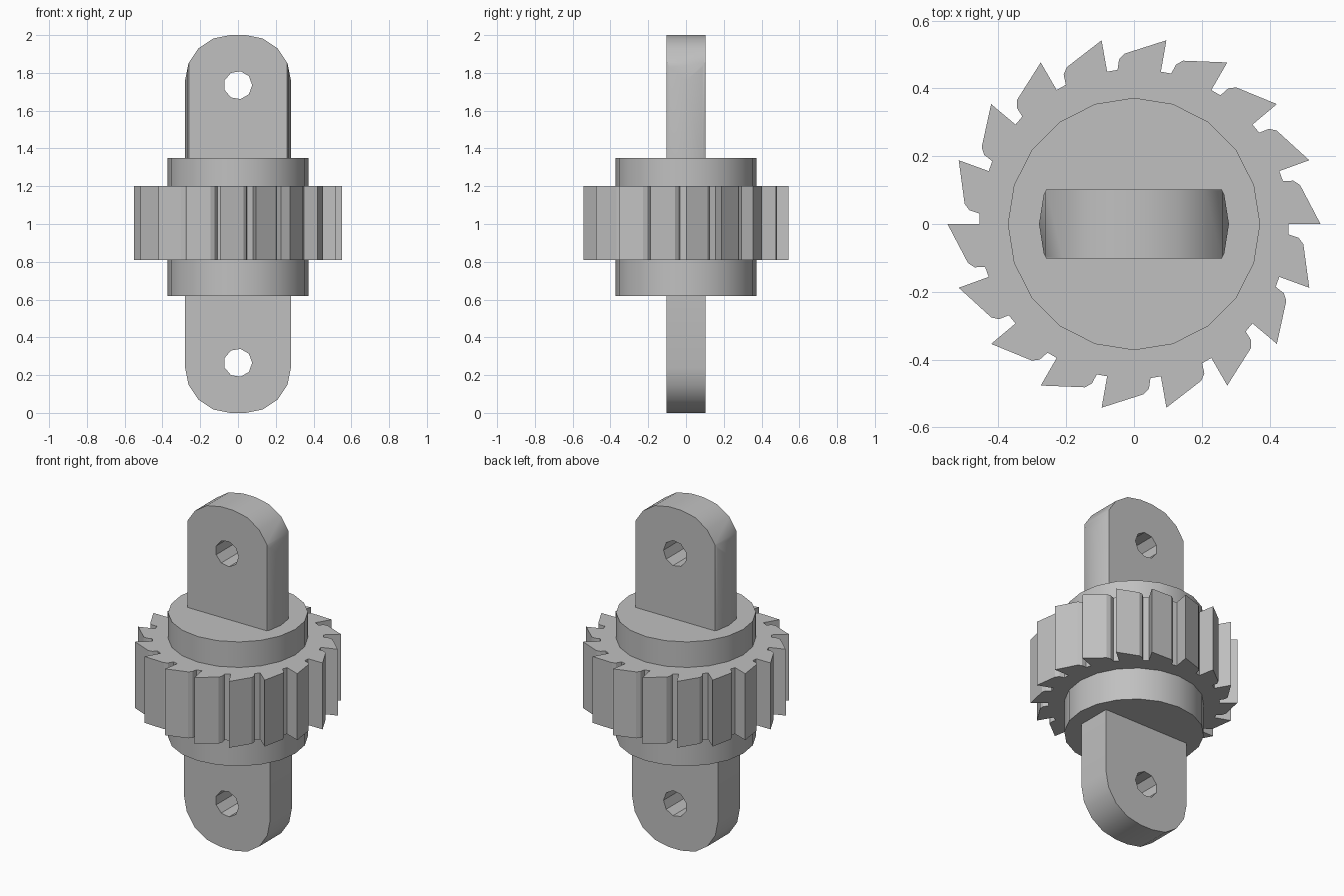
import bpy
import bmesh
from math import sin, cos, radians, tau
from mathutils import Vector

if "Cube" in bpy.data.objects:
    bpy.data.objects.remove(bpy.data.objects["Cube"])

# One plain grey for the whole part
grey = bpy.data.materials.new("light_grey")
grey.use_nodes = True
COLOR = (0.53, 0.53, 0.53, 1)
grey.diffuse_color = COLOR
grey.node_tree.nodes["Principled BSDF"].inputs["Base Color"].default_value = COLOR


def prism(name, points, direction):
    """Extrude a closed outline of 3D points along a vector."""
    bm = bmesh.new()
    face = bm.faces.new([bm.verts.new(p) for p in points])
    ext = bmesh.ops.extrude_face_region(bm, geom=[face])["geom"]
    bmesh.ops.translate(bm, vec=Vector(direction),
                        verts=[v for v in ext if isinstance(v, bmesh.types.BMVert)])
    bmesh.ops.recalc_face_normals(bm, faces=bm.faces)
    mesh = bpy.data.meshes.new(name)
    bm.to_mesh(mesh)
    bm.free()
    mesh.materials.append(grey)
    obj = bpy.data.objects.new(name, mesh)
    bpy.context.collection.objects.link(obj)
    return obj


def ring(radius, sides):
    return [(radius * cos(tau * i / sides), radius * sin(tau * i / sides))
            for i in range(sides)]


def select(obj):
    bpy.ops.object.select_all(action='DESELECT')
    obj.select_set(True)
    bpy.context.view_layer.objects.active = obj


def boolean(obj, cutter, operation):
    mod = obj.modifiers.new("cut", 'BOOLEAN')
    mod.operation, mod.object, mod.solver = operation, cutter, 'EXACT'
    select(obj)
    bpy.ops.object.modifier_apply(modifier=mod.name)
    bpy.data.objects.remove(cutter)


def smooth(obj):
    select(obj)
    bpy.ops.object.shade_smooth_by_angle(angle=radians(30))


# Round hub
hub = prism("hub", [(x, y, 0.62) for x, y in ring(0.372, 20)], (0, 0, 0.73))
smooth(hub)

# Ratchet wheel: each tooth as (radius, angle)
TOOTH = [(0.456, 0), (0.55, 0), (0.503, 13.2), (0.487, 15.2), (0.457, 16.1)]
TEETH = 18
outline = []
for i in range(TEETH):
    for r, a in TOOTH:
        t = radians(a + i * 360 / TEETH)
        outline.append((r * cos(t), r * sin(t), 0.81))
prism("ratchet_wheel", outline, (0, 0, 0.39))

# Rounded tabs with a pin hole, above and below the hub
HALF, ROUND, DEPTH = 0.28, 0.24, 0.102


def tab(name, end, up, root):
    """Tab whose rounded end is at height end; up is the direction to its root."""
    arc = [(HALF - ROUND + ROUND * sin(radians(a)),
            end + up * ROUND * (1 - cos(radians(a)))) for a in (0, 22.5, 45, 67.5, 90)]
    half = arc + [(HALF, root)]
    pts = half + [(-x, z) for x, z in reversed(half)]
    obj = prism(name, [(x, -DEPTH, z) for x, z in pts], (0, 2 * DEPTH, 0))
    hole = prism("hole_cutter", [(x, -0.3, end + up * 0.265 + z) for x, z in ring(0.075, 9)],
                 (0, 0.6, 0))
    boolean(obj, hole, 'DIFFERENCE')
    return obj


lower = tab("lower_tab", 0, 1, 0.7)
upper = tab("upper_tab", 2, -1, 1.27)

# The upper tab's sides are turned round
turning = prism("turning_cutter", [(x, y, 1.2) for x, y in ring(HALF, 20)], (0, 0, 1))
boolean(upper, turning, 'INTERSECT')
smooth(lower)
smooth(upper)
